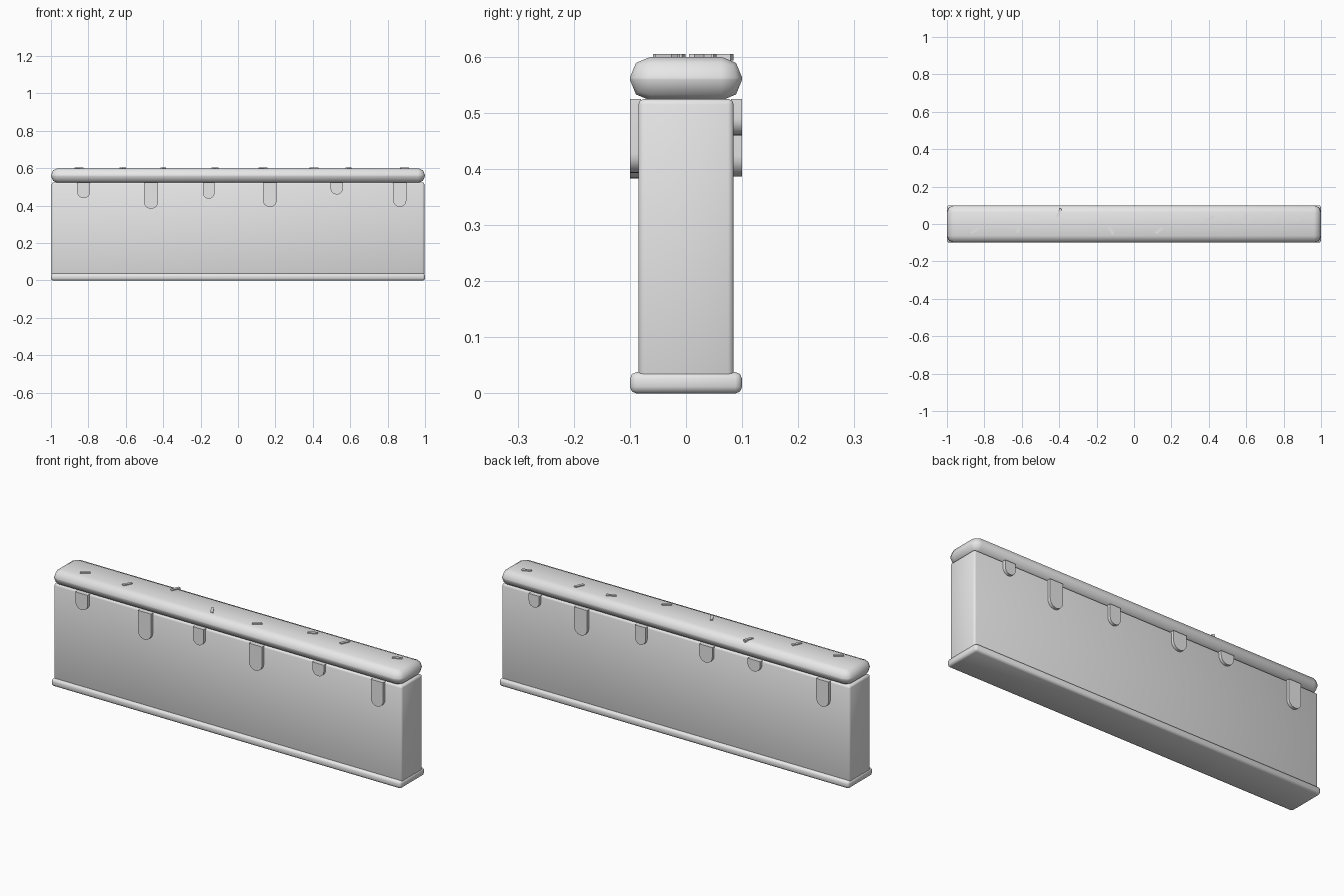
import bpy, bmesh, math
from mathutils import Matrix, Vector

if "Cube" in bpy.data.objects:
    bpy.data.objects.remove(bpy.data.objects["Cube"])

grey = bpy.data.materials.new("plain grey")
grey.diffuse_color = (0.8, 0.8, 0.8, 1)
grey.use_nodes = True
grey.node_tree.nodes["Principled BSDF"].inputs["Base Color"].default_value = grey.diffuse_color


def finish(bm, name, angle):
    bmesh.ops.recalc_face_normals(bm, faces=bm.faces)
    mesh = bpy.data.meshes.new(name)
    bm.to_mesh(mesh)
    bm.free()
    mesh.materials.append(grey)
    obj = bpy.data.objects.new(name, mesh)
    bpy.context.collection.objects.link(obj)
    bpy.ops.object.select_all(action='DESELECT')
    obj.select_set(True)
    bpy.context.view_layer.objects.active = obj
    bpy.ops.object.shade_smooth_by_angle(angle=math.radians(angle))
    return obj


def rounded_box(name, size, z0, z1, bevel, segments=2, angle=60):
    bm = bmesh.new()
    bmesh.ops.create_cube(bm, size=1)
    bmesh.ops.scale(bm, vec=(size[0], size[1], z1 - z0), verts=bm.verts)
    bmesh.ops.translate(bm, vec=(0, 0, (z0 + z1) / 2), verts=bm.verts)
    bmesh.ops.bevel(bm, geom=bm.edges[:], offset=bevel, segments=segments,
                    profile=0.5, affect='EDGES', clamp_overlap=True)
    return finish(bm, name, angle)


def drip(name, x, width, bottom, side):
    # Flat-topped tab with a half-round lower end, standing off the wall
    r, top = width / 2, 0.525
    pts = [(x + r, top), (x - r, top)]
    for i in range(13):
        a = math.pi + math.pi * i / 12
        pts.append((x + r * math.cos(a), bottom + r + r * math.sin(a)))
    bm = bmesh.new()
    face = bm.faces.new([bm.verts.new((px, side * 0.08, pz)) for px, pz in pts])
    out = bmesh.ops.extrude_face_region(bm, geom=[face])
    moved = [v for v in out["geom"] if isinstance(v, bmesh.types.BMVert)]
    bmesh.ops.translate(bm, vec=(0, side * 0.02, 0), verts=moved)
    finish(bm, name, 30)


def sprinkle(name, x, y, degrees):
    bm = bmesh.new()
    bmesh.ops.create_cube(bm, size=1)
    bmesh.ops.scale(bm, vec=(0.048, 0.014, 0.012), verts=bm.verts)
    bmesh.ops.transform(bm, verts=bm.verts,
                        matrix=Matrix.Translation(Vector((x, y, 0.599)))
                        @ Matrix.Rotation(math.radians(degrees), 4, 'Z'))
    finish(bm, name, 30)


# Main body: wall, base moulding, soft top layer
rounded_box("wall", (1.992, 0.17), 0.02, 0.525, 0.01)
rounded_box("base_trim", (2.0, 0.2), 0.0, 0.038, 0.012)
rounded_box("icing_cap", (2.0, 0.2), 0.522, 0.6, 0.037)

# Drips: x, width, lowest point
front = [(-0.825, 0.07, 0.44), (-0.465, 0.075, 0.383), (-0.157, 0.062, 0.437),
         (0.17, 0.075, 0.393), (0.528, 0.066, 0.46), (0.865, 0.07, 0.393)]
back = [(0.80, 0.06, 0.46), (0.533, 0.073, 0.387), (0.192, 0.06, 0.43),
        (-0.183, 0.075, 0.438), (-0.458, 0.073, 0.466), (-0.85, 0.07, 0.389)]
for side, label, rows in ((-1, "front_drip", front), (1, "back_drip", back)):
    for i, (x, w, b) in enumerate(rows):
        drip(f"{label}_{i + 1}", x, w, b, side)

# Sprinkles: x, y, turn
for i, (x, y, turn) in enumerate([
        (-0.85, -0.035, 35), (-0.615, -0.025, 62), (-0.40, 0.06, 68),
        (-0.123, -0.035, 122), (0.134, -0.035, 38), (0.406, 0.03, 25),
        (0.59, 0.03, 65), (0.89, 0.03, 22)]):
    sprinkle(f"sprinkle_{i + 1}", x, y, turn)
